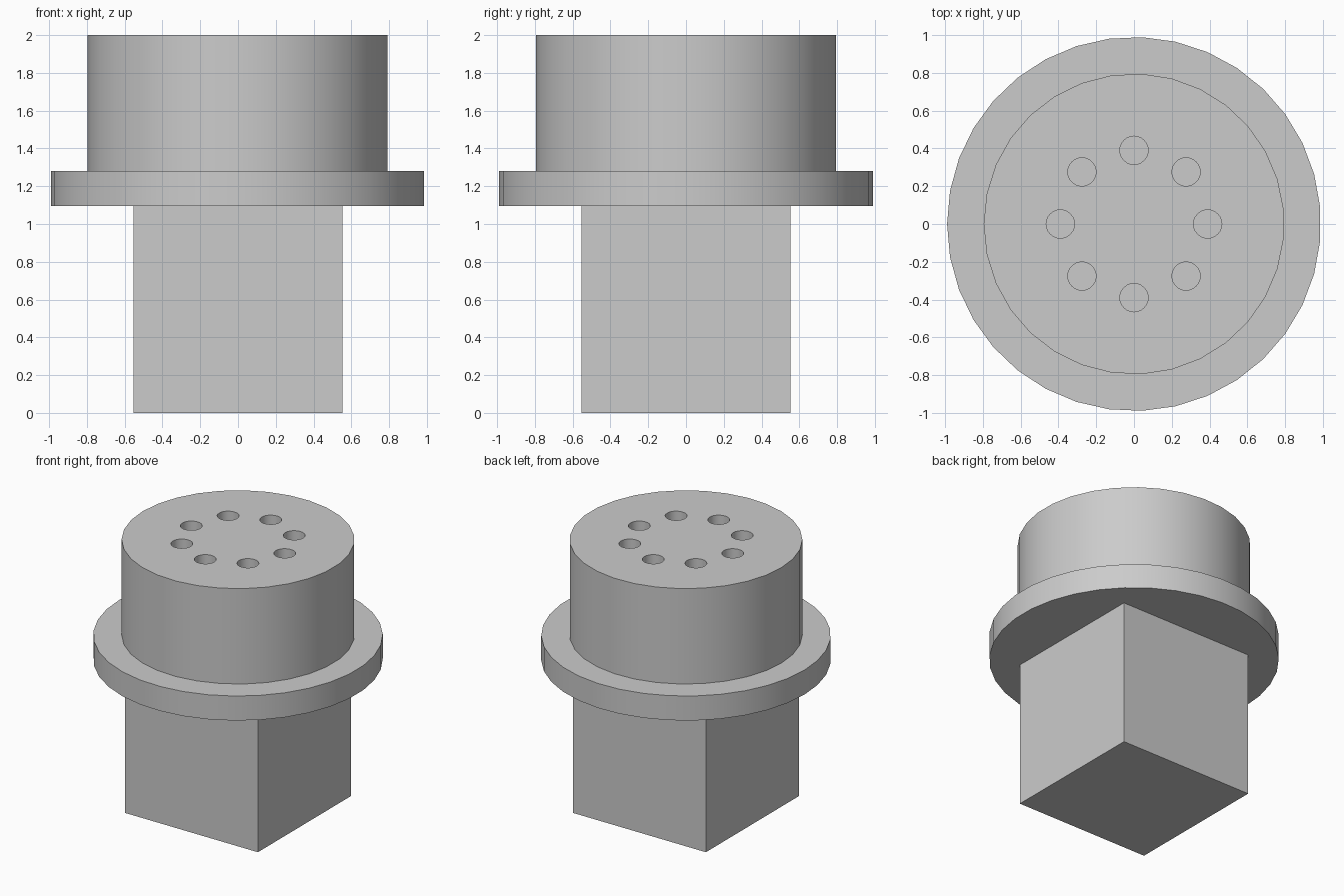
import bpy
import math

cube = bpy.data.objects.get("Cube")
if cube:
    bpy.data.objects.remove(cube, do_unlink=True)

grey = bpy.data.materials.new("plain_grey")
grey.use_nodes = True
colour = (0.6, 0.6, 0.6, 1)
grey.diffuse_color = colour
grey.node_tree.nodes["Principled BSDF"].inputs["Base Color"].default_value = colour


def cylinder(name, radius, bottom, top, sides, x=0, y=0):
    bpy.ops.mesh.primitive_cylinder_add(
        vertices=sides, radius=radius, depth=top - bottom,
        location=(x, y, (bottom + top) / 2), rotation=(0, 0, math.pi / 2))
    obj = bpy.context.object
    obj.name = name
    obj.data.materials.append(grey)
    return obj


SHANK_TOP, FLANGE_TOP, TOP = 1.095, 1.28, 2.0

# Square shank
bpy.ops.mesh.primitive_cube_add(size=1, location=(0, 0, SHANK_TOP / 2))
shank = bpy.context.object
shank.name = "square_shank"
shank.scale = (1.108, 1.108, SHANK_TOP)
bpy.ops.object.transform_apply(location=False, rotation=False)
shank.data.materials.append(grey)

# Round flange and head
flange = cylinder("flange", 0.99, SHANK_TOP, FLANGE_TOP, 35)
head = cylinder("head", 0.796, FLANGE_TOP, TOP, 31)

# Ring of eight blind holes in the head
HOLES, RING, HOLE_RADIUS, DEPTH = 8, 0.39, 0.075, 0.4
for i in range(HOLES):
    a = math.tau * i / HOLES
    cutter = cylinder("hole_cutter", HOLE_RADIUS, TOP - DEPTH, TOP + 0.1, 24,
                      RING * math.cos(a), RING * math.sin(a))
    cutter.hide_render = True
    cut = head.modifiers.new("hole", "BOOLEAN")
    cut.operation = "DIFFERENCE"
    cut.solver = "EXACT"
    cut.object = cutter
    bpy.context.view_layer.objects.active = head
    bpy.ops.object.modifier_apply(modifier=cut.name)
    bpy.data.objects.remove(cutter, do_unlink=True)

# Smooth round walls, crisp rims
for part in (flange, head):
    bpy.ops.object.select_all(action="DESELECT")
    part.select_set(True)
    bpy.context.view_layer.objects.active = part
    bpy.ops.object.shade_smooth_by_angle(angle=math.radians(30))
